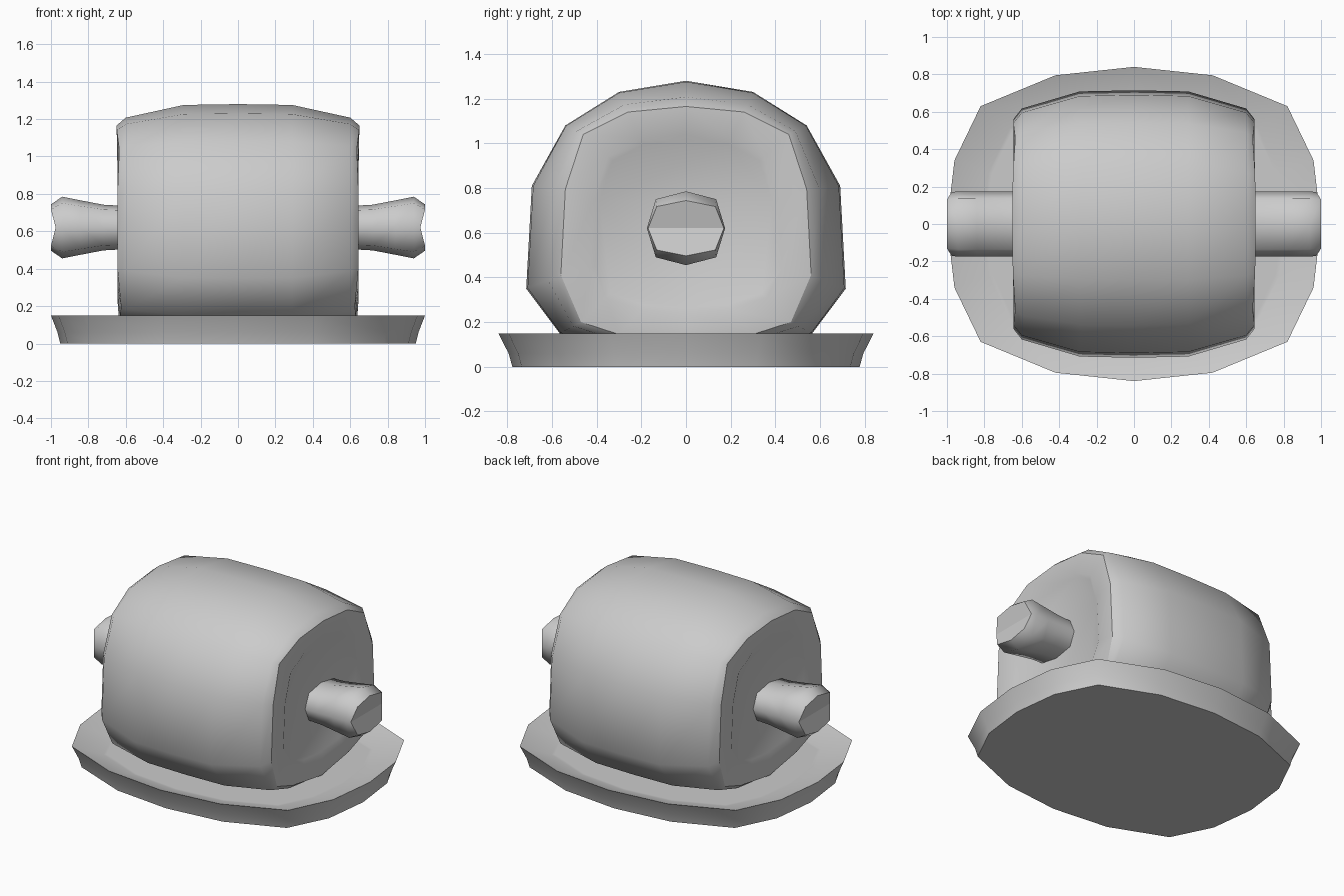
import bpy, math

if "Cube" in bpy.data.objects:
    bpy.data.objects.remove(bpy.data.objects["Cube"])


def closed(half):
    """Mirror a half outline (first value >= 0, top to bottom) into a full loop."""
    return half + [(-p[0], *p[1:]) for p in half[-2:0:-1]]


def lerp(a, b, t):
    return [(p[0] + (q[0] - p[0]) * t, p[1] + (q[1] - p[1]) * t) for p, q in zip(a, b)]


def loft(name, rings, caps, sharp=(), angle=65):
    """Skin equal-length rings of 3D points; caps are extra faces, sharp lists creased rings."""
    n = len(rings[0])
    verts = [p for r in rings for p in r]
    faces = [(k * n + i, k * n + (i + 1) % n, (k + 1) * n + (i + 1) % n, (k + 1) * n + i)
             for k in range(len(rings) - 1) for i in range(n)]
    mesh = bpy.data.meshes.new(name)
    mesh.from_pydata(verts, [], faces + caps)
    obj = bpy.data.objects.new(name, mesh)
    bpy.context.collection.objects.link(obj)
    bpy.ops.object.select_all(action='DESELECT')
    obj.select_set(True)
    bpy.context.view_layer.objects.active = obj
    bpy.ops.object.mode_set(mode='EDIT')
    bpy.ops.mesh.select_all(action='SELECT')
    bpy.ops.mesh.normals_make_consistent(inside=False)
    bpy.ops.object.mode_set(mode='OBJECT')
    for edge in mesh.edges:
        a, b = (v // n for v in edge.vertices)
        if a == b and a in sharp:
            edge.use_edge_sharp = True
    bpy.ops.object.shade_smooth_by_angle(angle=math.radians(angle))
    return obj


# dished base plate
plan = closed([(0, .84), (.42, .795), (.82, .63), (.96, .34), (1, 0),
               (.96, -.34), (.82, -.63), (.42, -.795), (0, -.84)])
levels = [(.95, .925, 0), (.965, .945, .06), (1, 1, .15), (.81, .81, .09), (.79, .79, .09)]
n = len(plan)
loft("base_plate", [[(x * sx, y * sy, z) for x, y in plan] for sx, sy, z in levels],
     [tuple(range(n)), tuple(range(4 * n, 5 * n))], sharp=(0, 2))

# barrel body with shallow recessed end panels
middle = [(0, 1.28), (.3, 1.23), (.54, 1.08), (.69, .81), (.715, .35), (.565, .15), (.3, .07), (0, .05)]
end = [(0, 1.165), (.26, 1.14), (.46, 1.04), (.54, .795), (.56, .41), (.47, .2), (.3, .145), (0, .1)]
panel = [(0, 1.04), (.2, 1.02), (.35, .94), (.41, .75), (.43, .44), (.36, .31), (.2, .255), (0, .24)]
floor = [(y * .94, .63 + (z - .63) * .94) for y, z in panel]
end_x = [.65, .648, .635, .645, .645, .625, .63, .635]
stations = [([.29] * 8, lerp(middle, end, .04)), ([.6] * 8, lerp(middle, end, .63)),
            (end_x, end), ([.645] * 8, panel), ([.632] * 8, floor)]
path = ([([-x for x in xs], s) for xs, s in stations[::-1]] + [([0] * 8, middle)] + stations)
rings = [[(x, y, z) for y, z, x in closed([(*p, x) for p, x in zip(s, xs)])] for xs, s in path]
n = len(rings[0])
last = (len(rings) - 1) * n
loft("barrel_body", rings, [tuple(range(n)), tuple(range(last, last + n))], sharp=(2, 8))

# flared side handles with notched ends
oct_half = [(0, .165), (.135, .13), (.175, 0), (.135, -.13), (0, -.165)]
for side, label in ((1, "right"), (-1, "left")):
    rings = [[(side * x, y, .62 + z * s) for y, z in closed(oct_half)]
             for x, s in ((.6, .7), (.72, .74), (.84, .88), (.94, 1))]
    # end loop: top and bottom stand out, the middle is pulled in
    rings.append([(side * (.975 if z == 0 else 1), y * .97, .62 + z * .75)
                  for y, z in closed(oct_half)])
    e = 4 * 8
    loft(label + "_handle", rings,
         [tuple(range(8)), (e + 6, e + 7, e, e + 1, e + 2), (e + 2, e + 3, e + 4, e + 5, e + 6)],
         sharp=(4,))
